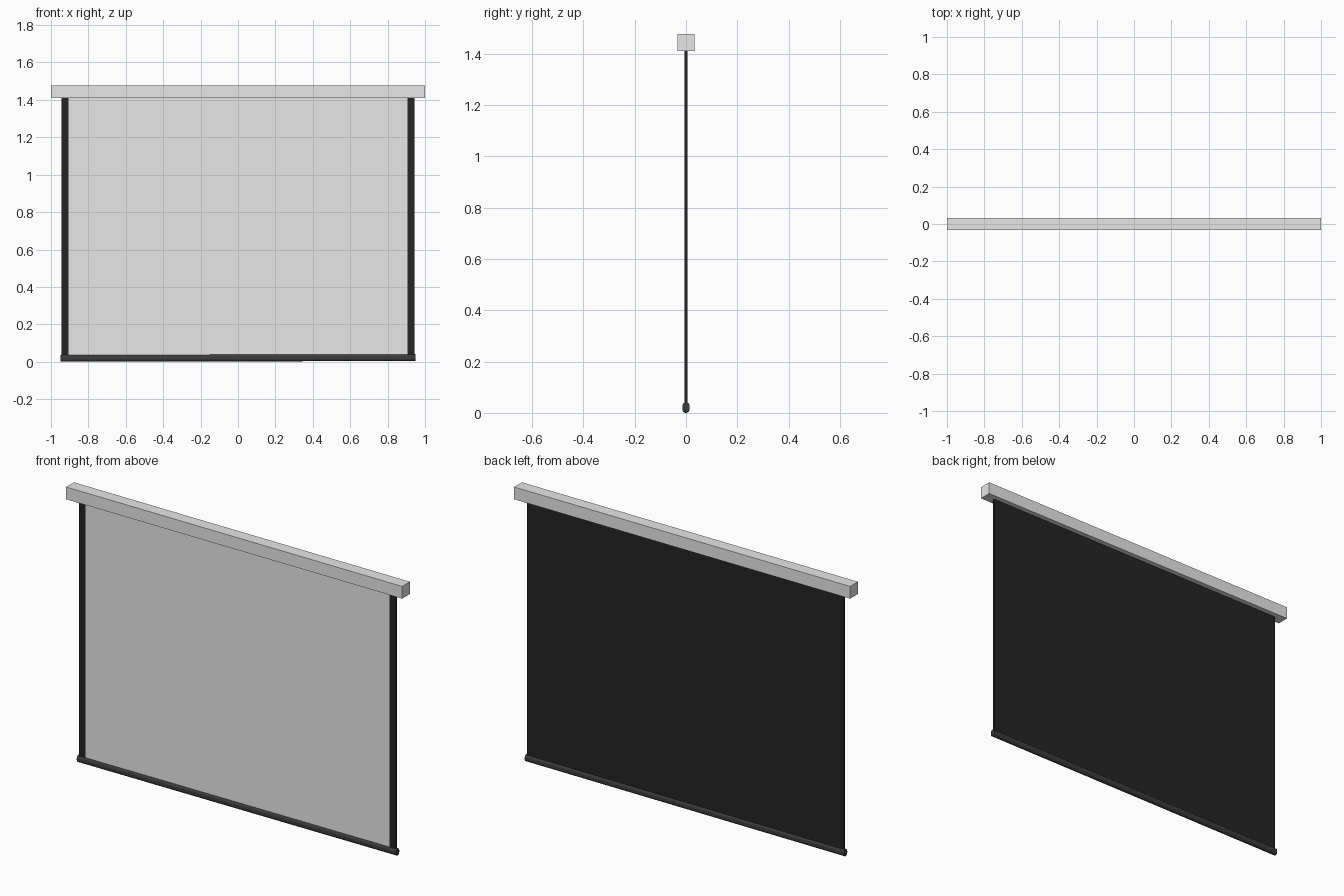
import bpy
import bmesh
import math

cube = bpy.data.objects.get("Cube")
if cube:
    bpy.data.objects.remove(cube, do_unlink=True)


def material(name, value):
    mat = bpy.data.materials.new(name)
    mat.use_nodes = True
    colour = (value, value, value, 1)
    mat.diffuse_color = colour
    mat.node_tree.nodes["Principled BSDF"].inputs["Base Color"].default_value = colour
    return mat


white = material("white", 0.8)
black = material("matte black", 0.018)
charcoal = material("charcoal", 0.045)


def add_object(name, bm, *mats):
    bmesh.ops.recalc_face_normals(bm, faces=bm.faces)
    mesh = bpy.data.meshes.new(name)
    bm.to_mesh(mesh)
    bm.free()
    for mat in mats:
        mesh.materials.append(mat)
    obj = bpy.data.objects.new(name, mesh)
    bpy.context.collection.objects.link(obj)
    return obj


def box(width, depth, bottom, top):
    bm = bmesh.new()
    bmesh.ops.create_cube(bm, size=1)
    for v in bm.verts:
        v.co.x *= width
        v.co.y *= depth
        v.co.z = top if v.co.z > 0 else bottom
    return bm


# Square roller housing across the top
add_object("housing", box(2, 0.066, 1.411, 1.477), white)

# Hanging sheet: black backing and borders, white front between the borders
bm = box(1.886, 0.011, 0.02, 1.43)
for side in (-1, 1):
    bmesh.ops.bisect_plane(bm, geom=bm.verts[:] + bm.edges[:] + bm.faces[:],
                           plane_co=(side * 0.905, 0, 0), plane_no=(1, 0, 0))
bm.normal_update()
for face in bm.faces:
    centre = face.calc_center_median()
    if face.normal.y < -0.9 and abs(centre.x) < 0.5:
        face.material_index = 1
add_object("screen_sheet", bm, black, white)

# Rounded weight bar along the bottom, hanging very slightly lower at one end
bm = bmesh.new()
radius, straight, steps = 0.014, 0.0045, 12
profile = []
for end in (0, 1):
    for i in range(steps + 1):
        a = math.pi * (end + i / steps)
        lift = straight if end == 0 else -straight
        profile.append(bm.verts.new((-0.95, radius * math.cos(a),
                                     0.0205 + lift + radius * math.sin(a))))
cap = bm.faces.new(profile)
result = bmesh.ops.extrude_face_region(bm, geom=[cap], use_keep_orig=True)
for v in result["geom"]:
    if isinstance(v, bmesh.types.BMVert):
        v.co.x = 0.95
for v in bm.verts:
    v.co.z += 0.002 * v.co.x
bar = add_object("bottom_bar", bm, charcoal)
bpy.ops.object.select_all(action="DESELECT")
bar.select_set(True)
bpy.context.view_layer.objects.active = bar
bpy.ops.object.shade_smooth_by_angle(angle=math.radians(40))
